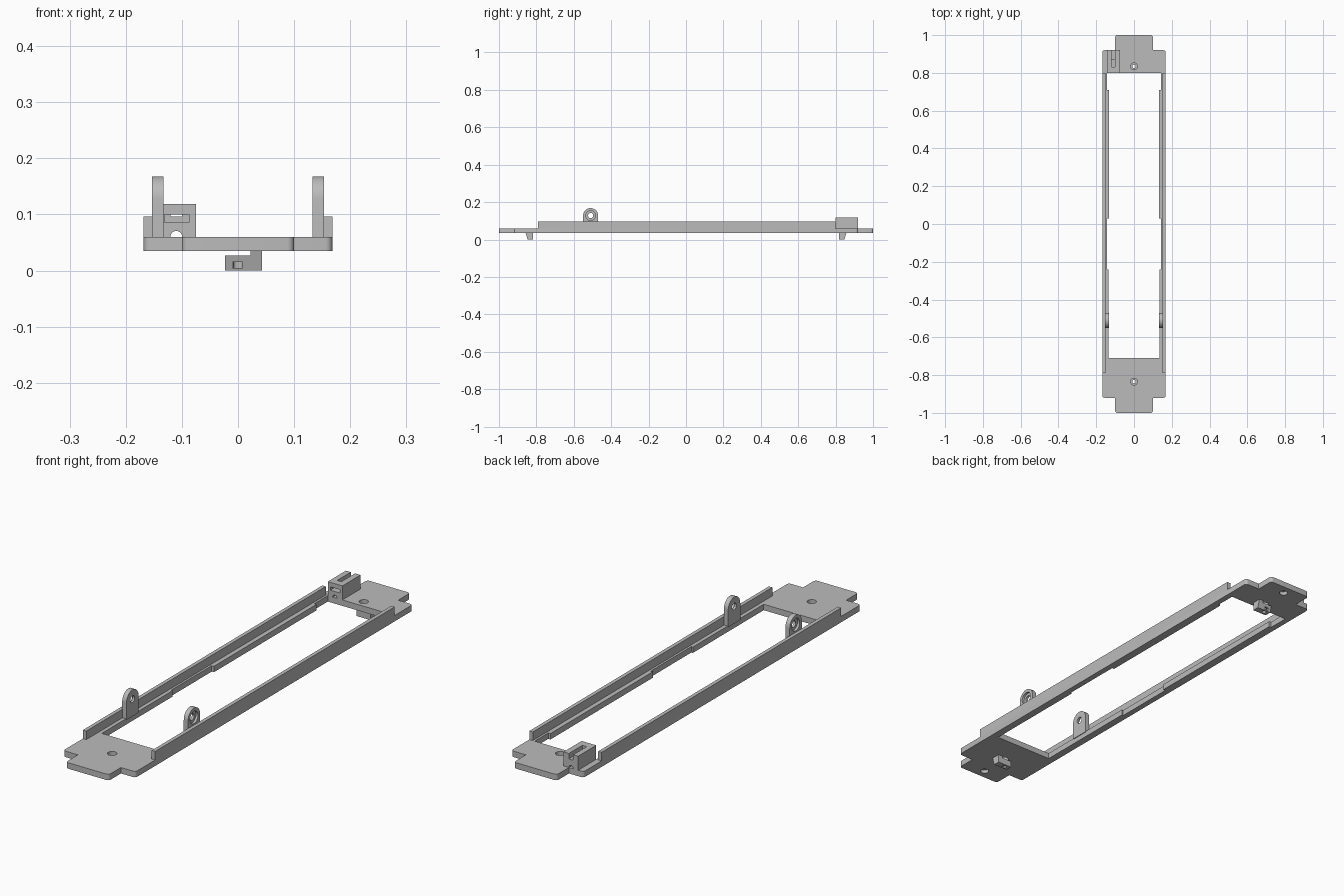
import bpy, bmesh, math
from mathutils import Matrix, Vector

if "Cube" in bpy.data.objects:
    bpy.data.objects.remove(bpy.data.objects["Cube"], do_unlink=True)

GREY = bpy.data.materials.new("mid grey plastic")
GREY.use_nodes = True
GREY.diffuse_color = (0.5, 0.5, 0.5, 1)
GREY.node_tree.nodes["Principled BSDF"].inputs["Base Color"].default_value = (0.5, 0.5, 0.5, 1)


def finish(name, bm):
    bmesh.ops.recalc_face_normals(bm, faces=bm.faces)
    me = bpy.data.meshes.new(name)
    bm.to_mesh(me)
    bm.free()
    me.materials.append(GREY)
    ob = bpy.data.objects.new(name, me)
    bpy.context.collection.objects.link(ob)
    return ob


def box(name, x, y, z):
    bm = bmesh.new()
    bmesh.ops.create_cube(bm, size=1)
    for v in bm.verts:
        v.co = [(lo + hi) / 2 + c * (hi - lo) for c, (lo, hi) in zip(v.co, (x, y, z))]
    return finish(name, bm)


def prism(name, points, axis, lo, hi, rounding=0):
    """Extrude a closed outline along the x or z axis, optionally rounding outer corners."""
    bm = bmesh.new()
    place = (lambda a, b: (a, b, lo)) if axis == "z" else (lambda a, b: (lo, a, b))
    face = bm.faces.new([bm.verts.new(place(*p)) for p in points])
    step = Vector((0, 0, hi - lo)) if axis == "z" else Vector((hi - lo, 0, 0))
    new = bmesh.ops.extrude_face_region(bm, geom=[face])["geom"]
    bmesh.ops.translate(bm, vec=step, verts=[v for v in new if isinstance(v, bmesh.types.BMVert)])
    bmesh.ops.recalc_face_normals(bm, faces=bm.faces)
    if rounding:
        edges = [e for e in bm.edges if e.is_convex and abs(e.verts[0].co.z - e.verts[1].co.z) > 0.001]
        bmesh.ops.bevel(bm, geom=edges, offset=rounding, segments=5, profile=0.5, affect="EDGES")
    return finish(name, bm)


def rod(name, center, radius, length, axis="z"):
    bm = bmesh.new()
    turn = {"x": Matrix.Rotation(math.pi / 2, 4, "Y"), "y": Matrix.Rotation(math.pi / 2, 4, "X"),
            "z": Matrix.Identity(4)}[axis]
    bmesh.ops.create_cone(bm, cap_ends=True, segments=32, radius1=radius, radius2=radius,
                          depth=length, matrix=Matrix.Translation(center) @ turn)
    return finish(name, bm)


def cut(ob, *cutters):
    """Subtract the cutters, bake the result and delete the cutters."""
    for c in cutters:
        mod = ob.modifiers.new("cut", "BOOLEAN")
        mod.operation, mod.object, mod.solver = "DIFFERENCE", c, "EXACT"
    bpy.context.view_layer.update()
    baked = bpy.data.meshes.new_from_object(ob.evaluated_get(bpy.context.evaluated_depsgraph_get()))
    ob.modifiers.clear()
    ob.data = baked
    for c in cutters:
        bpy.data.objects.remove(c, do_unlink=True)
    return ob


def smooth(ob):
    bpy.ops.object.select_all(action="DESELECT")
    ob.select_set(True)
    bpy.context.view_layer.objects.active = ob
    bpy.ops.object.shade_smooth_by_angle(angle=math.radians(30))


LOW, TOP = 0.035, 0.06

# Base plate with a narrower tab at each end
W, T, S = 0.168, 0.1, 0.92
quarter = [(W, S), (T, S), (T, 1)]
outline = quarter + [(-x, y) for x, y in reversed(quarter)]
outline += [(-x, -y) for x, y in outline]
plate = prism("base_plate", outline, "z", LOW, TOP, 0.012)

# Long opening, stepped so that each rail has shallow ledges
steps = [(-0.71, -0.24, 0.136), (-0.24, 0.03, 0.143), (0.03, 0.71, 0.133), (0.71, 0.8, 0.143)]
rim = [p for a, b, w in steps for p in ((w, a), (w, b))]
rim += [(-x, y) for x, y in reversed(rim)]
cutters = [prism("opening_cutter", rim, "z", 0, 0.1)]
for s in (-1, 1):
    cutters.append(rod("screw_hole_cutter", (0, s * 0.835, 0.05), 0.018, 0.1))
    cutters.append(rod("recess_cutter", (0, s * 0.96, LOW), 0.017, 0.03))
smooth(cut(plate, *cutters))

# Side walls and pivot lugs
for s, side in ((1, "left"), (-1, "right")):
    box(side + "_side_wall", sorted((s * 0.152, s * W)), (-0.79, 0.8), (TOP - 0.004, 0.096))
    cy, cz, r = -0.51, 0.128, 0.04
    arch = [(cy + r * math.cos(math.pi * i / 20), cz + r * math.sin(math.pi * i / 20)) for i in range(21)]
    arch += [(cy - r, TOP - 0.004), (cy + r, TOP - 0.004)]
    lo, hi = sorted((s * 0.133, s * 0.153))
    lug = prism(side + "_pivot_lug", arch, "x", lo, hi)
    smooth(cut(lug, rod("pivot_cutter", (s * 0.14, cy, cz), 0.014, 0.1, "x"),
               rod("counterbore_cutter", (s * 0.153, cy, cz), 0.026, 0.02, "x")))

# Latch block on the rear corner, with slots and a cable arch
block = box("latch_block", (-0.143, -0.075), (0.8, 0.92), (TOP - 0.002, 0.119))
smooth(cut(block,
           box("top_slot_cutter", (-0.12, -0.1), (0.83, 0.94), (0.096, 0.14)),
           box("front_slot_cutter", (-0.131, -0.087), (0.78, 0.87), (0.086, 0.1)),
           rod("cable_cutter", (-0.11, 0.86, TOP), 0.0105, 0.3, "y")))

# Clips hanging under both ends
for s, end in ((1, "rear"), (-1, "front")):
    side = [(s * 0.818, 0), (s * 0.818, LOW + 0.002), (s * 0.858, LOW + 0.002), (s * 0.847, 0)]
    clip = prism(end + "_clip", side, "x", -0.023, 0.043)
    ys = sorted((s * 0.838, s * 0.87))
    cut(clip,
        box("gap_cutter", (-0.04, 0.022), sorted((s * 0.8, s * 0.88)), (0.027, 0.05)),
        rod("screw_cutter", (0, s * 0.835, 0.02), 0.009, 0.1),
        box("notch_cutter", (-0.01, 0.008), ys, (0.005, 0.015)))
